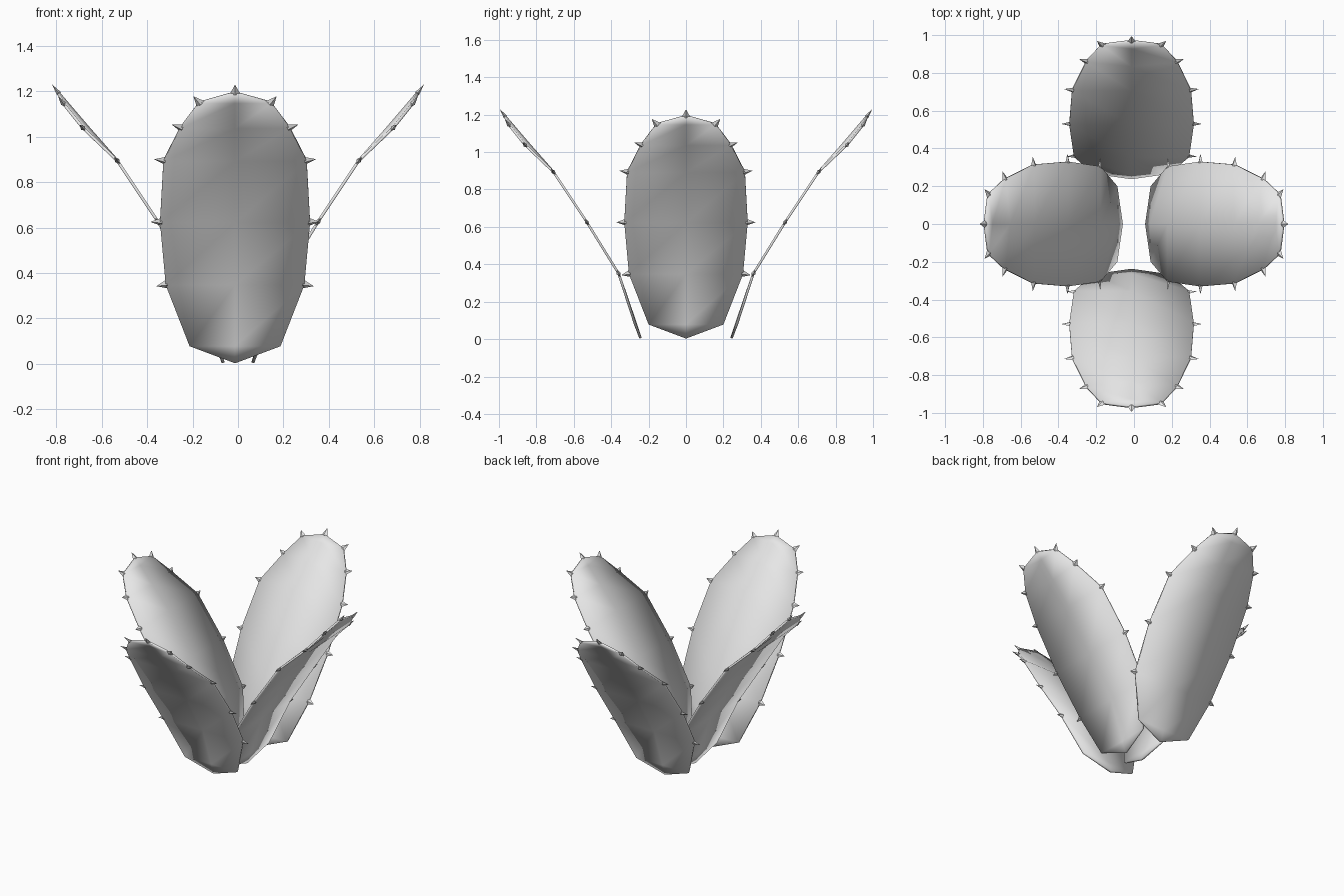
import bpy
import bmesh
import math
from mathutils import Vector, Matrix

if "Cube" in bpy.data.objects:
    bpy.data.objects.remove(bpy.data.objects["Cube"], do_unlink=True)

grey = bpy.data.materials.new("pale grey")
grey.use_nodes = True
GREY = (0.8, 0.8, 0.8, 1)
grey.diffuse_color = GREY
grey.node_tree.nodes["Principled BSDF"].inputs["Base Color"].default_value = GREY

# Leaf rows between the two tips: half width, rim reach, midrib reach, height
ROWS = [(0.20, 0.272, 0.268, 0.08), (0.305, 0.36, 0.36, 0.35),
        (0.33, 0.53, 0.53, 0.625), (0.315, 0.71, 0.71, 0.895),
        (0.24, 0.862, 0.838, 1.04), (0.157, 0.95, 0.932, 1.15)]
BASE = Vector((0, -0.243, 0.005))
TIP = Vector((0, -0.97, 1.195))
THICK = 0.013


def add_object(name, bm, matrix):
    bmesh.ops.recalc_face_normals(bm, faces=bm.faces)
    mesh = bpy.data.meshes.new(name)
    bm.to_mesh(mesh)
    bm.free()
    mesh.materials.append(grey)
    obj = bpy.data.objects.new(name, mesh)
    obj.matrix_world = matrix
    bpy.context.collection.objects.link(obj)
    return obj


def rim_points():
    left = [Vector((w, -r, z)) for w, r, m, z in ROWS]
    right = [Vector((-p.x, p.y, p.z)) for p in reversed(left)]
    return [BASE] + left + [TIP] + right


def make_leaf(name, matrix):
    # Blade: two columns of quads joined to a tip at each end
    bm = bmesh.new()
    base, tip = bm.verts.new(BASE), bm.verts.new(TIP)
    rows = [[bm.verts.new((-w, -r, z)), bm.verts.new((0, -m, z)),
             bm.verts.new((w, -r, z))] for w, r, m, z in ROWS]
    for c in range(2):
        bm.faces.new((base, rows[0][c + 1], rows[0][c]))
        bm.faces.new((tip, rows[-1][c], rows[-1][c + 1]))
        for low, high in zip(rows, rows[1:]):
            bm.faces.new((low[c], low[c + 1], high[c + 1], high[c]))
    leaf = add_object(name, bm, matrix)
    solid = leaf.modifiers.new("thickness", "SOLIDIFY")
    solid.thickness = THICK
    solid.offset = 0
    bpy.ops.object.select_all(action="DESELECT")
    leaf.select_set(True)
    bpy.context.view_layer.objects.active = leaf
    bpy.ops.object.shade_smooth_by_angle(angle=math.radians(35))


def make_spikes(name, matrix):
    # Small flattened pyramids along the rim, none on the foot of the leaf
    bm = bmesh.new()
    rim = rim_points()
    count = len(rim)
    for i in range(2, count - 1):
        p = rim[i]
        along = (rim[(i + 1) % count] - rim[i - 1]).normalized()
        slope = (rim[min(i, count - i) + 1] - rim[min(i, count - i) - 1])
        slope.x = 0
        if i == count // 2:
            slope = TIP - Vector((0, -ROWS[-1][1], ROWS[-1][3]))
            slope = Vector((0, -0.6, 0.8))
        normal = Vector((1, 0, 0)).cross(slope.normalized())
        out = along.cross(normal).normalized()
        if out.dot(p - Vector((0, -0.53, 0.625))) < 0:
            out = -out
        root = p - out * 0.008
        ring = [bm.verts.new(root + d) for d in
                (along * 0.022, normal * 0.011, -along * 0.022, -normal * 0.011)]
        point = bm.verts.new(p + out * 0.042)
        bm.faces.new(ring)
        for k in range(4):
            bm.faces.new((ring[k], ring[(k + 1) % 4], point))
    add_object(name, bm, matrix)


# Four leaves around the middle; the side pair stands closer in
PLACES = [("front", 0, (-0.013, 0, 0)), ("left", 90, (-0.178, 0, 0)),
          ("back", 180, (-0.013, 0, 0)), ("right", 270, (0.178, 0, 0))]
for side, turn, shift in PLACES:
    matrix = Matrix.Translation(shift) @ Matrix.Rotation(math.radians(turn), 4, "Z")
    make_leaf(side + "_leaf", matrix)
    make_spikes(side + "_leaf_spikes", matrix)
